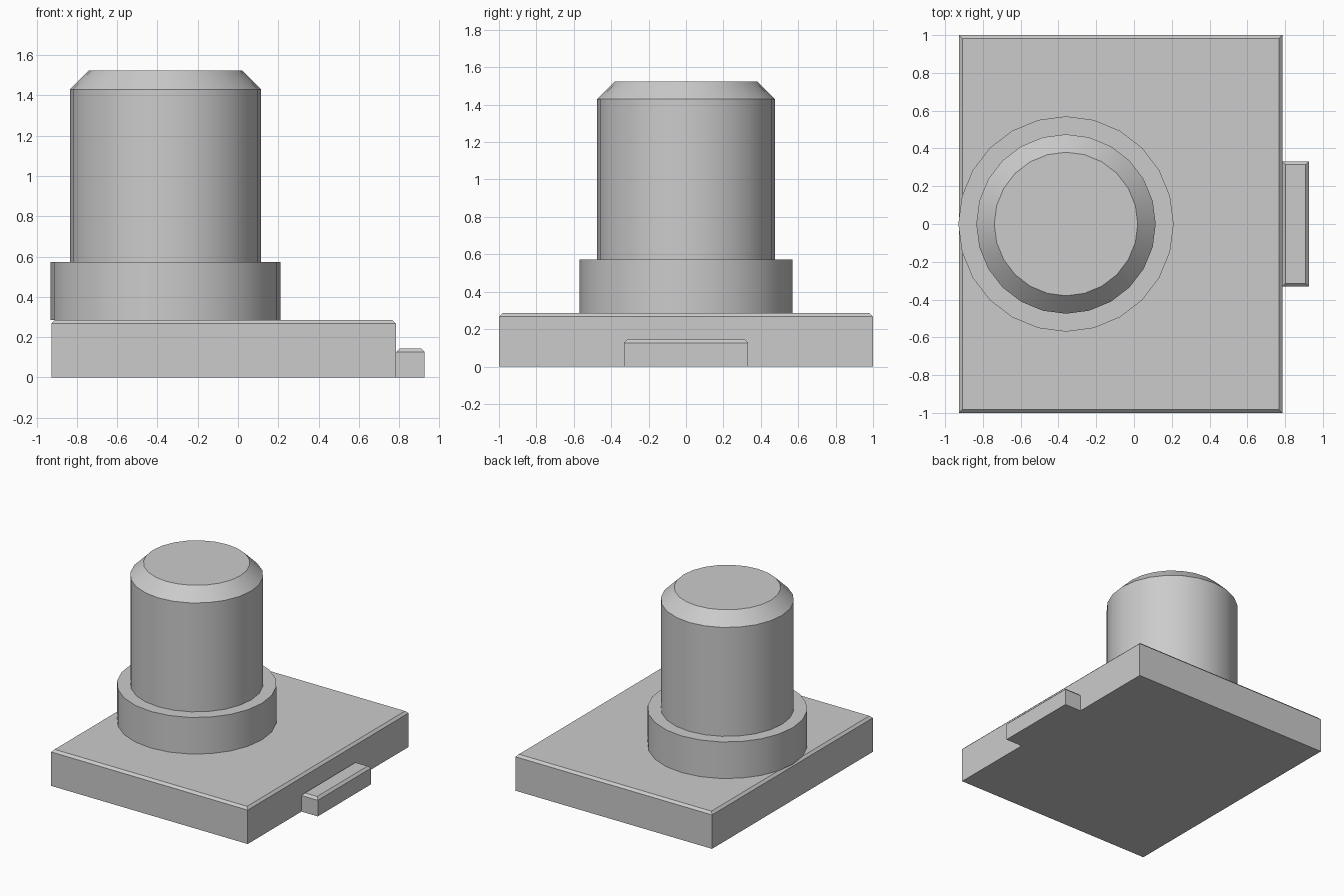
import bpy
import bmesh
import math

cube = bpy.data.objects.get("Cube")
if cube:
    bpy.data.objects.remove(cube, do_unlink=True)

grey = bpy.data.materials.new("plain grey")
grey.use_nodes = True
COLOUR = (0.6, 0.6, 0.6, 1.0)
grey.diffuse_color = COLOUR
grey.node_tree.nodes["Principled BSDF"].inputs["Base Color"].default_value = COLOUR


def loft(name, rings, smooth=False):
    """Skin a stack of matching point rings into a closed, capped solid."""
    bm = bmesh.new()
    loops = [[bm.verts.new(p) for p in ring] for ring in rings]
    n = len(loops[0])
    for low, high in zip(loops, loops[1:]):
        for i in range(n):
            j = (i + 1) % n
            bm.faces.new((low[i], low[j], high[j], high[i]))
    bm.faces.new(reversed(loops[0]))
    bm.faces.new(loops[-1])
    mesh = bpy.data.meshes.new(name)
    bm.to_mesh(mesh)
    bm.free()
    mesh.materials.append(grey)
    obj = bpy.data.objects.new(name, mesh)
    bpy.context.collection.objects.link(obj)
    if smooth:
        bpy.ops.object.select_all(action="DESELECT")
        obj.select_set(True)
        bpy.context.view_layer.objects.active = obj
        bpy.ops.object.shade_smooth_by_angle(angle=math.radians(30))
    return obj


def chamfered_block(name, x0, x1, half_y, top, chamfer):
    """Box standing on the floor with its top edges chamfered."""
    def ring(inset, z):
        a, b, y = x0 + inset, x1 - inset, half_y - inset
        return [(a, -y, z), (b, -y, z), (b, y, z), (a, y, z)]
    return loft(name, [ring(0, 0), ring(0, top - chamfer), ring(chamfer, top)])


def turned(name, x, profile, sides=24):
    """Round part from (radius, height) pairs, about a vertical axis at x."""
    angles = [2 * math.pi * i / sides for i in range(sides)]
    return loft(name, [[(x + r * math.cos(a), r * math.sin(a), z) for a in angles]
                       for r, z in profile], smooth=True)


BASE_TOP, COLLAR_TOP, AXIS_X = 0.285, 0.573, -0.36

# Base plate and the small tab on its left edge
chamfered_block("base_plate", -0.927, 0.785, 1.0, BASE_TOP, 0.018)
chamfered_block("side_tab", 0.785, 0.927, 0.332, 0.145, 0.018)

# Collar and the post with its chamfered tip
turned("collar", AXIS_X, [(0.57, BASE_TOP), (0.57, COLLAR_TOP)])
turned("post", AXIS_X, [(0.475, COLLAR_TOP), (0.475, 1.43), (0.38, 1.525)])
